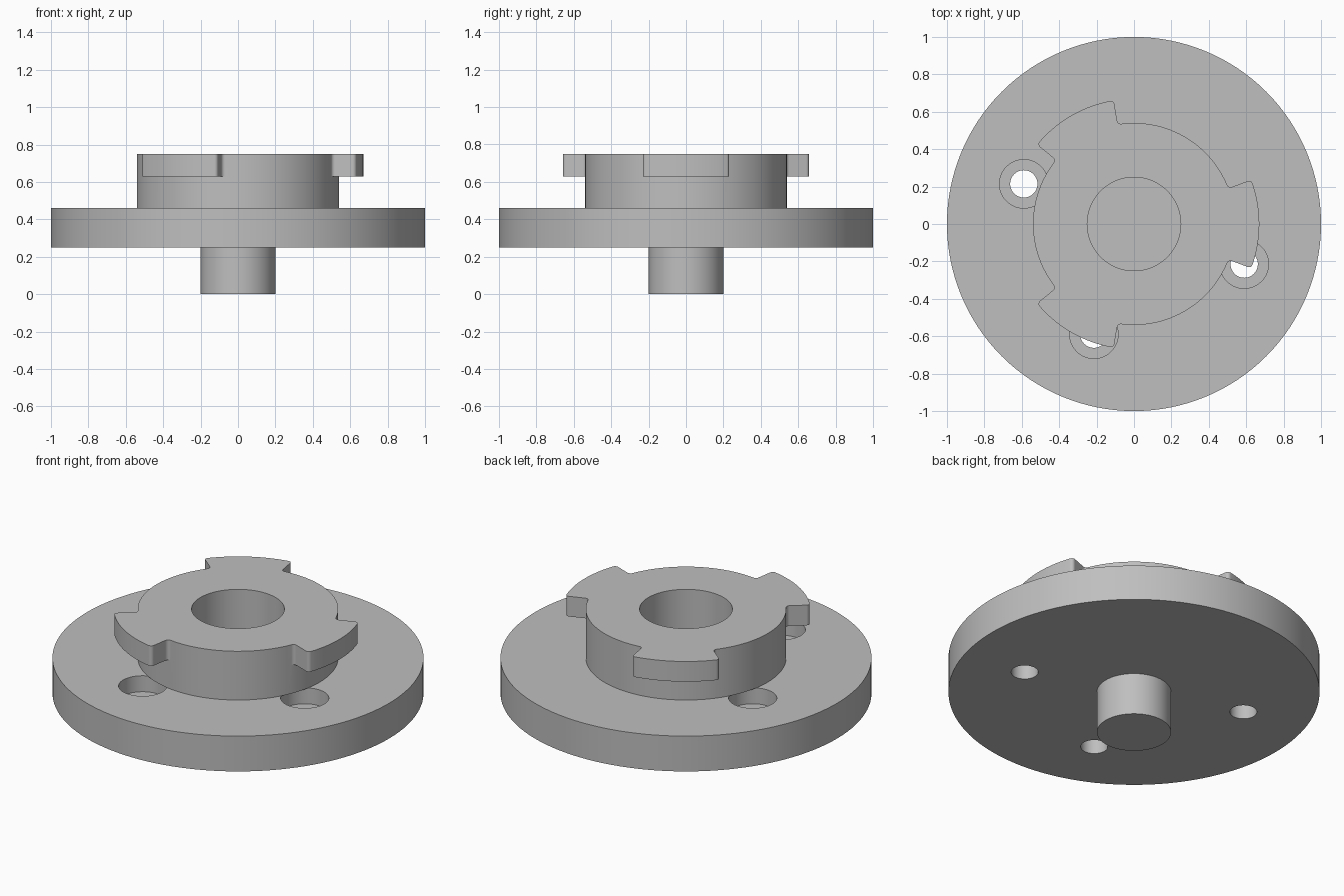
import bpy, bmesh, math
from math import sin, cos, radians, pi

if "Cube" in bpy.data.objects:
    bpy.data.objects.remove(bpy.data.objects["Cube"])

metal = bpy.data.materials.new("grey_metal")
metal.diffuse_color = (0.52, 0.52, 0.52, 1)
metal.use_nodes = True
metal.node_tree.nodes["Principled BSDF"].inputs["Base Color"].default_value = metal.diffuse_color


def bridge_rings(name, rings):
    """Skin a list of rings, each with the same number of points."""
    bm = bmesh.new()
    loops = [[bm.verts.new(p) for p in ring] for ring in rings]
    n = len(loops[0])
    for a, b in zip(loops, loops[1:]):
        for i in range(n):
            j = (i + 1) % n
            bm.faces.new((a[i], a[j], b[j], b[i]))
    bmesh.ops.remove_doubles(bm, verts=bm.verts, dist=1e-5)
    bmesh.ops.dissolve_degenerate(bm, edges=bm.edges, dist=1e-5)
    bmesh.ops.recalc_face_normals(bm, faces=bm.faces)
    mesh = bpy.data.meshes.new(name)
    bm.to_mesh(mesh)
    bm.free()
    mesh.materials.append(metal)
    obj = bpy.data.objects.new(name, mesh)
    bpy.context.collection.objects.link(obj)
    return obj


def ring(r, z, angles):
    return [(r * cos(a), r * sin(a), z) for a in angles]


def lathe(name, profile, segments):
    angles = [2 * pi * i / segments for i in range(segments)]
    return bridge_rings(name, [ring(r, z, angles) for r, z in profile])


def activate(obj):
    bpy.ops.object.select_all(action='DESELECT')
    obj.select_set(True)
    bpy.context.view_layer.objects.active = obj


def smooth(obj):
    activate(obj)
    bpy.ops.object.shade_smooth_by_angle(angle=radians(32))


# Base plate with the solid shaft below it
plate = lathe("plate_with_shaft", [(0, 0), (0.2, 0), (0.2, 0.25), (1, 0.25),
                                   (1, 0.46), (0, 0.46)], 128)

# Three counterbored bolt holes, a quarter turn apart
for deg in (160, 250, 340):
    cutter = lathe("bolt_hole_cutter", [(0, 0.2), (0.073, 0.2), (0.073, 0.365), (0.13, 0.365),
                                        (0.13, 0.5), (0, 0.5)], 48)
    cutter.location = (0.627 * cos(radians(deg)), 0.627 * sin(radians(deg)), 0)
    cutter.hide_render = True
    bpy.context.view_layer.update()
    cut = plate.modifiers.new("bolt_hole", 'BOOLEAN')
    cut.operation, cut.solver, cut.object = 'DIFFERENCE', 'EXACT', cutter
    activate(plate)
    bpy.ops.object.modifier_apply(modifier=cut.name)
    bpy.data.objects.remove(cutter)
smooth(plate)

# Hub outline in polar form: one tab edge with filleted root and rounded corner
HUB, TIP, F, EDGE = 0.54, 0.67, 0.02, 20.7
edge = []
for k in range(7):
    t = pi / 2 * k / 6
    edge.append((HUB + F - F * cos(t), EDGE + 2.1 * (1 - sin(t))))
for k in range(7):
    t = pi / 2 * k / 6
    edge.append((TIP - F + F * sin(t), EDGE - 1.75 * (1 - cos(t))))
edge.reverse()                                  # from tab tip out to the hub
inner, outer = edge[0][1], edge[-1][1]
arc = [(TIP, -inner + 2 * inner * k / 14) for k in range(1, 14)]
rest = [(HUB, outer + (120 - 2 * outer) * k / 26) for k in range(1, 26)]
sector = [(r, -a) for r, a in reversed(edge)] + arc + edge + rest
outline = [(r, radians(a + turn)) for turn in (0, 120, 240) for r, a in sector]
angles = [a for r, a in outline]


def tab_ring(z):
    return [(r * cos(a), r * sin(a), z) for r, a in outline]


# Hub with central bore and three locking tabs at its top
hub = bridge_rings("hub_with_tabs", [
    ring(0.25, 0.46, angles), ring(HUB, 0.46, angles), ring(HUB, 0.63, angles),
    tab_ring(0.63), tab_ring(0.75), ring(0.25, 0.75, angles), ring(0.25, 0.46, angles)])
smooth(hub)
